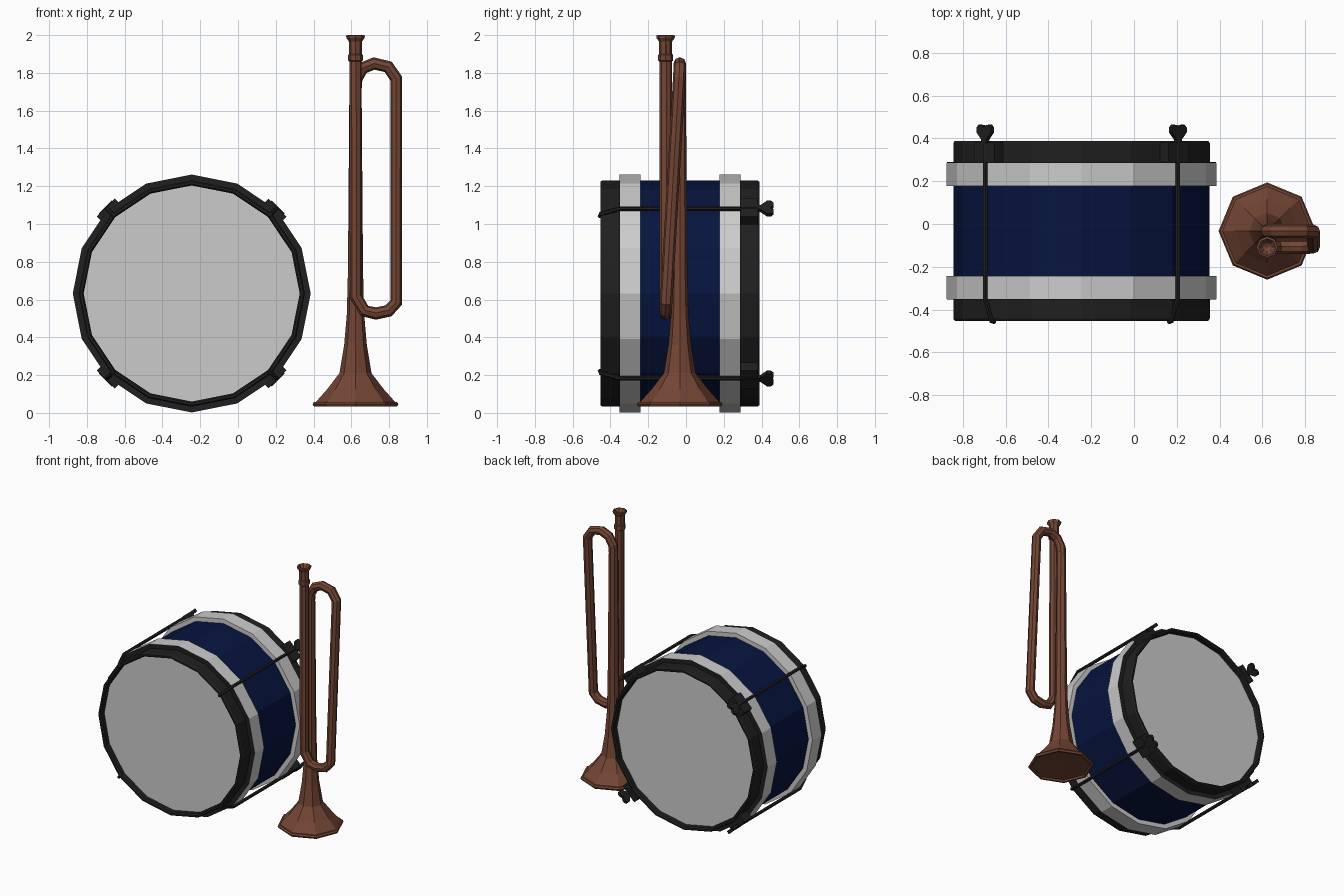
import bpy, bmesh
from math import pi, cos, sin
from mathutils import Matrix, Vector

if "Cube" in bpy.data.objects:
    bpy.data.objects.remove(bpy.data.objects["Cube"])


def material(name, color):
    m = bpy.data.materials.new(name)
    m.diffuse_color = (*color, 1)
    m.use_nodes = True
    m.node_tree.nodes["Principled BSDF"].inputs["Base Color"].default_value = m.diffuse_color
    return m


BLACK = material("black", (0.014, 0.014, 0.014))
BLUE = material("blue", (0.002, 0.007, 0.05))
BROWN = material("copper_brown", (0.173, 0.06, 0.035))


def finish(name, bm, mat=None):
    bmesh.ops.remove_doubles(bm, verts=bm.verts, dist=1e-5)
    bmesh.ops.recalc_face_normals(bm, faces=bm.faces)
    me = bpy.data.meshes.new(name)
    bm.to_mesh(me)
    bm.free()
    ob = bpy.data.objects.new(name, me)
    bpy.context.collection.objects.link(ob)
    if mat:
        me.materials.append(mat)
    return ob


def lathe(name, profile, sides, mat=None, closed=False, matrix=Matrix()):
    """Spin (radius, height) points around local z."""
    bm = bmesh.new()
    rings = [[bm.verts.new((r * cos(2 * pi * i / sides), r * sin(2 * pi * i / sides), h))
              for i in range(sides)] for r, h in profile]
    pairs = list(zip(rings, rings[1:]))
    if closed:
        pairs.append((rings[-1], rings[0]))
    for a, b in pairs:
        for i in range(sides):
            j = (i + 1) % sides
            bm.faces.new((a[i], a[j], b[j], b[i]))
    bm.transform(matrix)
    return finish(name, bm, mat)


def tube(name, points, radius, mat, res=2):
    """Faceted pipe along a polyline."""
    cu = bpy.data.curves.new(name, 'CURVE')
    cu.dimensions = '3D'
    cu.bevel_depth = radius
    cu.bevel_resolution = res
    cu.use_fill_caps = True
    sp = cu.splines.new('POLY')
    sp.points.add(len(points) - 1)
    for p, co in zip(sp.points, points):
        p.co = (*co, 1)
    sp.use_smooth = False
    ob = bpy.data.objects.new(name, cu)
    bpy.context.collection.objects.link(ob)
    cu.materials.append(mat)
    bpy.ops.object.select_all(action='DESELECT')
    ob.select_set(True)
    bpy.context.view_layer.objects.active = ob
    bpy.ops.object.convert(target='MESH')
    return ob


# ---- Drum: local z runs along world y ----
CX, CY, CZ = -0.245, -0.032, 0.632
DRUM = Matrix.Translation((CX, CY, CZ)) @ Matrix.Rotation(-pi / 2, 4, 'X')
lathe("drum_shell", [(0.597, -0.33), (0.597, 0.33)], 16, BLUE, matrix=DRUM)
for s, side in ((-1, "front"), (1, "back")):
    # silver band, black hoop with a thin flange, and skin
    lathe(f"{side}_band", [(0.59, s * 0.21), (0.63, s * 0.21), (0.63, s * 0.318), (0.59, s * 0.318)],
          16, closed=True, matrix=DRUM)
    lathe(f"{side}_hoop", [(0.572, s * 0.31), (0.629, s * 0.318), (0.629, s * 0.321), (0.599, s * 0.321),
                           (0.599, s * 0.41), (0.592, s * 0.42), (0.58, s * 0.42), (0.572, s * 0.41)],
          16, BLACK, closed=True, matrix=DRUM)
    lathe(f"{side}_skin", [(0.575, s * 0.378), (0, s * 0.378)], 16, matrix=DRUM)

# ---- Tension rods with clamps and wing nuts ----
HEART = [(-0.014, 0.375), (0.014, 0.375), (0.016, 0.395), (0.048, 0.428), (0.048, 0.45), (0.034, 0.464),
         (0.015, 0.462), (0, 0.45), (-0.015, 0.462), (-0.034, 0.464), (-0.048, 0.45), (-0.048, 0.428),
         (-0.016, 0.395)]
for k in range(4):
    a = pi / 4 + k * pi / 2
    radial = Vector((cos(a), 0, sin(a)))
    tang = Vector((-sin(a), 0, cos(a)))
    base = Vector((CX, 0, CZ))

    def at(r, y, t=0):
        return base + radial * r + tang * t + Vector((0, y, 0))

    tube(f"tension_rod_{k + 1}", [at(0.575, -0.456), at(0.595, -0.452), at(0.636, -0.35), at(0.636, 0.4)],
         0.012, BLACK, 1)
    bm = bmesh.new()
    bmesh.ops.create_cube(bm, size=1)
    for v in bm.verts:
        v.co = at(0.61 + v.co.z * 0.066, 0.334 + v.co.y * 0.092, v.co.x * 0.135)
    finish(f"rod_clamp_{k + 1}", bm, BLACK)
    bm = bmesh.new()
    front = bm.faces.new([bm.verts.new(at(0.625, y, t)) for t, y in HEART])
    ext = bmesh.ops.extrude_face_region(bm, geom=[front], use_keep_orig=True)
    bmesh.ops.translate(bm, vec=radial * 0.022,
                        verts=[g for g in ext["geom"] if isinstance(g, bmesh.types.BMVert)])
    finish(f"wing_nut_{k + 1}", bm, BLACK)

# ---- Bugle ----
BX, BY, MY = 0.622, -0.033, -0.108
BELL = Matrix.Translation((BX, BY, 0))
lathe("bugle_bell", [(0, 0.05), (0.21, 0.045), (0.208, 0.06), (0.15, 0.125), (0.085, 0.21),
                     (0.06, 0.36), (0.046, 0.52), (0.04, 0.75), (0.032, 1.76)], 8, BROWN, matrix=BELL)
lathe("bugle_bell_rim", [(0.213 + 0.014 * cos(t * pi / 3), 0.046 + 0.014 * sin(t * pi / 3))
                         for t in range(6)], 8, BROWN, closed=True, matrix=BELL)
tube("bugle_loop", [(BX, BY, 1.72), (BX + 0.005, BY, 1.77), (0.66, BY, 1.825), (0.72, BY, 1.85),
                    (0.795, BY, 1.832), (0.838, BY - 0.003, 1.77),
                    (0.838, MY + 0.003, 0.585), (0.797, MY, 0.54), (0.73, MY, 0.526),
                    (0.67, MY, 0.54), (0.624, MY, 0.615), (BX, MY, 1.95)], 0.033, BROWN)
lathe("bugle_mouthpiece", [(0, 1.96), (0.02, 1.97), (0.04, 2.0), (0.05, 1.997), (0.048, 1.985),
                           (0.034, 1.965), (0.034, 1.9), (0.039, 1.895), (0.039, 1.865), (0.032, 1.86)],
      8, BROWN, matrix=Matrix.Translation((BX, MY, 0)))
